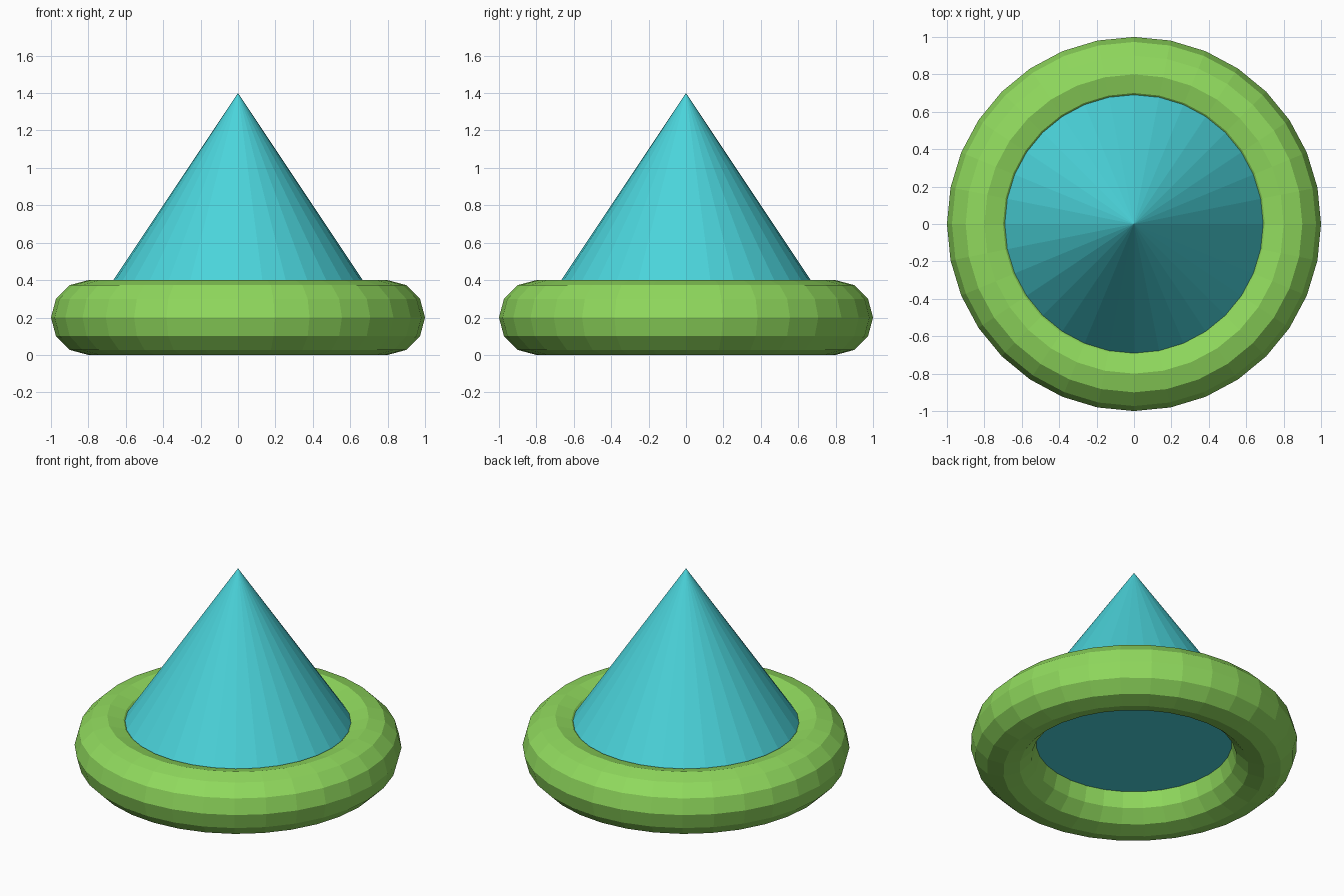
import bpy
import math

cube = bpy.data.objects.get("Cube")
if cube:
    bpy.data.objects.remove(cube, do_unlink=True)


def make_material(name, color):
    mat = bpy.data.materials.new(name)
    mat.use_nodes = True
    mat.diffuse_color = color
    mat.node_tree.nodes["Principled BSDF"].inputs["Base Color"].default_value = color
    return mat


def finish(name, mat):
    obj = bpy.context.object
    obj.name = name
    obj.data.materials.append(mat)


green = make_material("leaf green", (0.28, 0.70, 0.11, 1))
turquoise = make_material("turquoise", (0.07, 0.66, 0.71, 1))

RING_RADIUS, TUBE_RADIUS, CONE_HEIGHT = 0.8, 0.2, 1.2

# Ring lying on the ground
bpy.ops.mesh.primitive_torus_add(
    major_radius=RING_RADIUS, minor_radius=TUBE_RADIUS,
    major_segments=32, minor_segments=12, location=(0, 0, TUBE_RADIUS))
finish("base_ring", green)

# Cone whose base sits at the middle of the ring
bpy.ops.mesh.primitive_cone_add(
    vertices=32, radius1=RING_RADIUS, radius2=0, depth=CONE_HEIGHT,
    location=(0, 0, TUBE_RADIUS + CONE_HEIGHT / 2))
finish("cone", turquoise)
